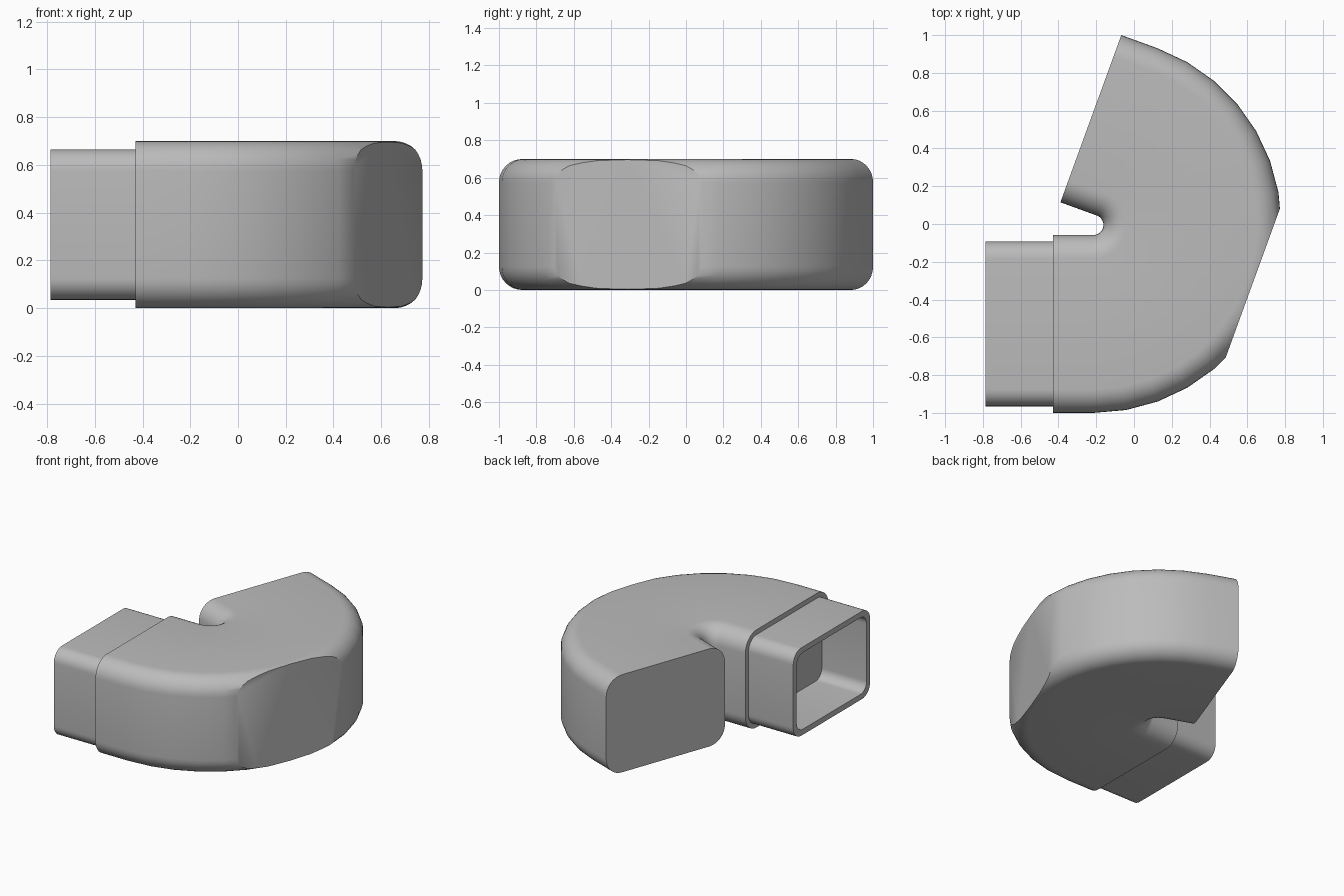
import bpy, bmesh, math
from mathutils import Vector

cube = bpy.data.objects.get("Cube")
if cube:
    bpy.data.objects.remove(cube, do_unlink=True)

# Single flat grey
grey = bpy.data.materials.new("plain grey")
grey.use_nodes = True
colour = (0.5, 0.5, 0.5, 1)
grey.diffuse_color = colour
grey.node_tree.nodes["Principled BSDF"].inputs["Base Color"].default_value = colour

CENTRE = Vector((-0.215, -0.005, 0))   # axis of the bend
INNER, OUTER, HEIGHT = 0.053, 0.995, 0.70
CORNER, INSET, WALL = 0.125, 0.035, 0.04
BEND = math.radians(160)
STEPS = 16


def section(inset, radius, segments=8):
    """Rounded rectangle as (distance from bend axis, height) pairs."""
    u0, u1 = INNER + inset + radius, OUTER - inset - radius
    v0, v1 = inset + radius, HEIGHT - inset - radius
    points = []
    for quarter, (u, v) in enumerate([(u1, v1), (u0, v1), (u0, v0), (u1, v0)]):
        for i in range(segments + 1):
            a = (quarter + i / segments) * math.pi / 2
            points.append((u + radius * math.cos(a), v + radius * math.sin(a)))
    return points


def place(profile, angle, along):
    """Stand a section across the path at a bend angle, shifted along it."""
    out = Vector((math.sin(angle), -math.cos(angle), 0))
    ahead = Vector((math.cos(angle), math.sin(angle), 0))
    return [CENTRE + out * u + ahead * along + Vector((0, 0, v)) for u, v in profile]


def loft(bm, rings):
    loops = [[bm.verts.new(p) for p in ring] for ring in rings]
    for a, b in zip(loops, loops[1:]):
        for i in range(len(a)):
            j = (i + 1) % len(a)
            bm.faces.new((a[i], a[j], b[j], b[i]))
    return loops


def finish(bm, name):
    bmesh.ops.recalc_face_normals(bm, faces=bm.faces[:])
    mesh = bpy.data.meshes.new(name)
    bm.to_mesh(mesh)
    bm.free()
    mesh.materials.append(grey)
    obj = bpy.data.objects.new(name, mesh)
    bpy.context.collection.objects.link(obj)
    bpy.ops.object.select_all(action='DESELECT')
    obj.select_set(True)
    bpy.context.view_layer.objects.active = obj
    bpy.ops.object.shade_smooth_by_angle(angle=math.radians(30))
    return obj


# Solid bend: short straight, arc, short straight, closed at both ends
bm = bmesh.new()
body = section(0, CORNER)
rings = [place(body, 0, -0.215)]
rings += [place(body, BEND * k / STEPS, 0) for k in range(STEPS + 1)]
rings.append(place(body, BEND, 0.205))
loops = loft(bm, rings)
bm.faces.new(loops[0])
bm.faces.new(loops[-1])

# Flat slice across the outside of the bend
slant = math.radians(20)
cut = bmesh.ops.bisect_plane(
    bm, geom=bm.verts[:] + bm.edges[:] + bm.faces[:],
    plane_co=(0.63, -0.31, 0),
    plane_no=(math.cos(slant), -math.sin(slant), 0), clear_outer=True)
rim = [e for e in cut["geom_cut"] if isinstance(e, bmesh.types.BMEdge)]
bmesh.ops.contextual_create(bm, geom=rim)
finish(bm, "bend_body")

# Hollow spigot, open towards the left and stopped by the body
bm = bmesh.new()
outside = section(INSET, CORNER - INSET)
inside = section(INSET + WALL, 0.07)
mouth, root = -0.57, -0.214
loft(bm, [place(outside, 0, root), place(outside, 0, mouth),
          place(inside, 0, mouth), place(inside, 0, root)])
finish(bm, "spigot")
